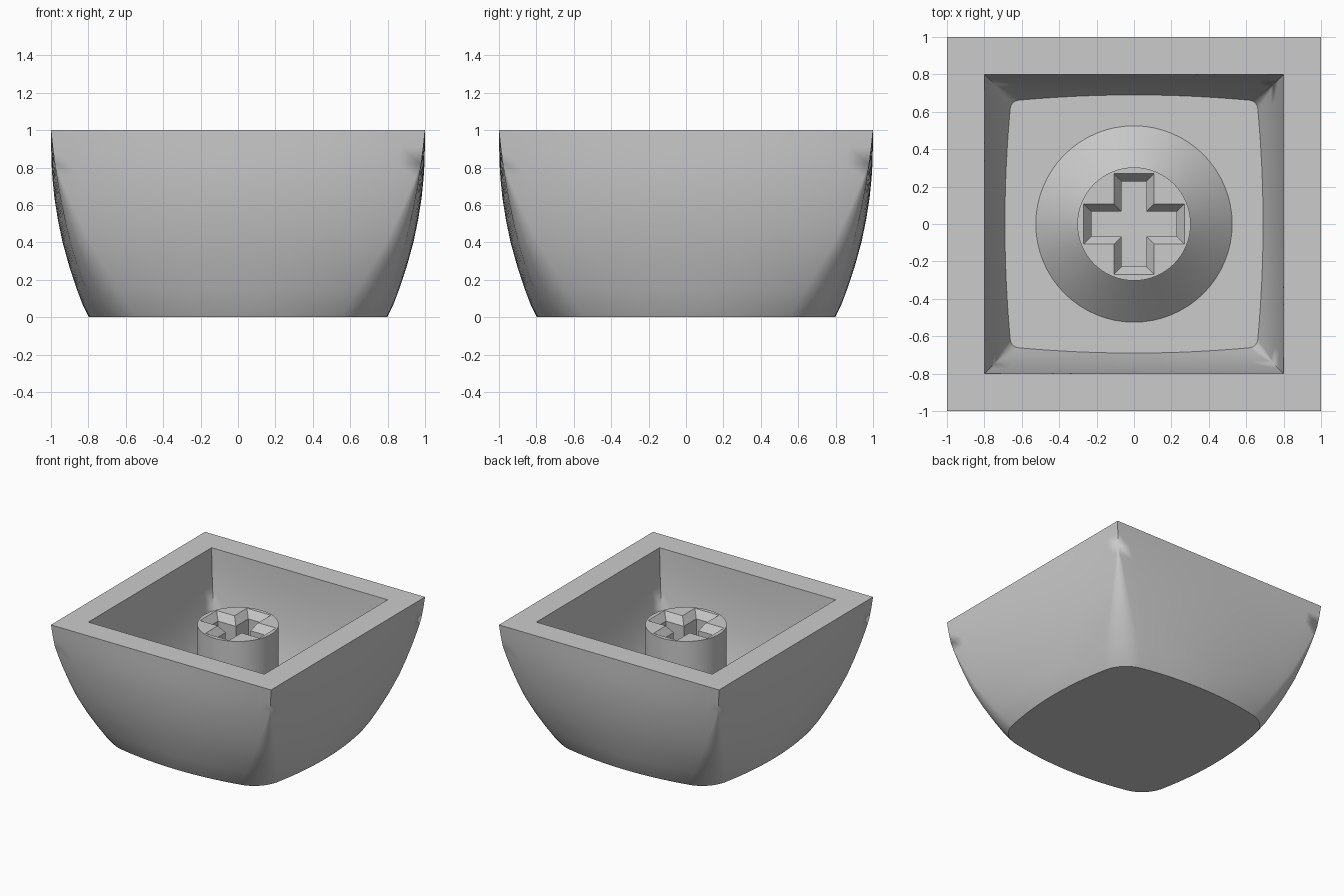
import bpy, bmesh, math

if "Cube" in bpy.data.objects:
    bpy.data.objects.remove(bpy.data.objects["Cube"])

GREY = bpy.data.materials.new("plain grey")
GREY.diffuse_color = (0.6, 0.6, 0.6, 1)
GREY.use_nodes = True
GREY.node_tree.nodes["Principled BSDF"].inputs["Base Color"].default_value = GREY.diffuse_color


def finish(bm, name, angle=30):
    bmesh.ops.remove_doubles(bm, verts=bm.verts, dist=1e-4)
    bmesh.ops.recalc_face_normals(bm, faces=bm.faces)
    mesh = bpy.data.meshes.new(name)
    bm.to_mesh(mesh)
    bm.free()
    mesh.materials.append(GREY)
    obj = bpy.data.objects.new(name, mesh)
    bpy.context.collection.objects.link(obj)
    bpy.ops.object.select_all(action='DESELECT')
    obj.select_set(True)
    bpy.context.view_layer.objects.active = obj
    bpy.ops.object.shade_smooth_by_angle(angle=math.radians(angle))
    return obj


def section(mid, corner, r, side=8, arc=6):
    """Square outline with bowed sides (half width mid) and corners of radius r."""
    c, a = corner - r, 0.0
    for _ in range(8):
        px, py = c + r * math.sin(a), c + r * math.cos(a)
        k = (mid - py) / px ** 2
        a = math.atan(2 * k * px)
    half = [(px * i / side, mid - k * (px * i / side) ** 2) for i in range(side)]
    for i in range(arc + 1):
        t = a + (math.pi / 4 - a) * i / arc
        half.append((c + r * math.sin(t), c + r * math.cos(t)))
    quarter = half + [(y, x) for x, y in reversed(half[1:-1])]
    pts = []
    for _ in range(4):
        pts += quarter
        quarter = [(y, -x) for x, y in quarter]
    return pts


def ring(bm, pts, z):
    return [bm.verts.new((x, y, z)) for x, y in pts]


def bridge(bm, a, b):
    n = len(a)
    for i in range(n):
        bm.faces.new((a[i], a[(i + 1) % n], b[(i + 1) % n], b[i]))


def circle(r, n=64):
    return [(r * math.cos(2 * math.pi * i / n), r * math.sin(2 * math.pi * i / n)) for i in range(n)]


def cross(l, w):
    arm = [(l, -w), (l, w), (w, w)]
    pts = []
    for _ in range(4):
        pts += arm
        arm = [(-y, x) for x, y in arm]
    return pts


# Hollow shell: bowed outside, flat rim, tapered inside with flat floor
FLOOR = 0.25
bm = bmesh.new()
outer = [  # z, half width at side middle, half width at corner, corner radius
    (0, .797, .745, .25), (.07, .832, .782, .23), (.15, .862, .815, .205),
    (.27, .902, .859, .165), (.4, .938, .898, .12), (.52, .963, .926, .085),
    (.64, .982, .950, .05), (.74, .992, .967, .02), (.82, .997, .979, 0),
    (.91, .999, .991, 0), (1, 1, 1, 0)]
inner = [(1, .8, .8, 0), (.85, .796, .79, 0), (.7, .784, .772, 0), (.55, .764, .748, 0),
         (.47, .749, .731, .012), (.4, .734, .713, .025), (.32, .713, .688, .04),
         (FLOOR, .69, .662, .05)]
loops = [ring(bm, section(m, c, r), z) for z, m, c, r in outer + inner]
for a, b in zip(loops, loops[1:]):
    bridge(bm, a, b)
bm.faces.new(loops[0])
bm.faces.new(loops[-1])
finish(bm, "shell")

# Stem: flared foot, round post, bevelled cross socket
TOP = 0.89
bm = bmesh.new()
foot, post, rim = [ring(bm, circle(r), z) for r, z in
                   ((.525, FLOOR), (.303, FLOOR + .22), (.303, TOP))]
mouth, throat, base = [ring(bm, cross(l, w), z) for l, w, z in
                       ((.27, .108, TOP), (.228, .066, TOP - .06), (.228, .066, .4))]
for a, b in ((foot, post), (post, rim), (mouth, throat), (throat, base)):
    bridge(bm, a, b)
bm.faces.new(base)
edges = [bm.edges.get((l[i - 1], l[i])) for l in (rim, mouth) for i in range(len(l))]
bmesh.ops.triangle_fill(bm, edges=edges, use_beauty=True, normal=(0, 0, 1))
finish(bm, "stem")
